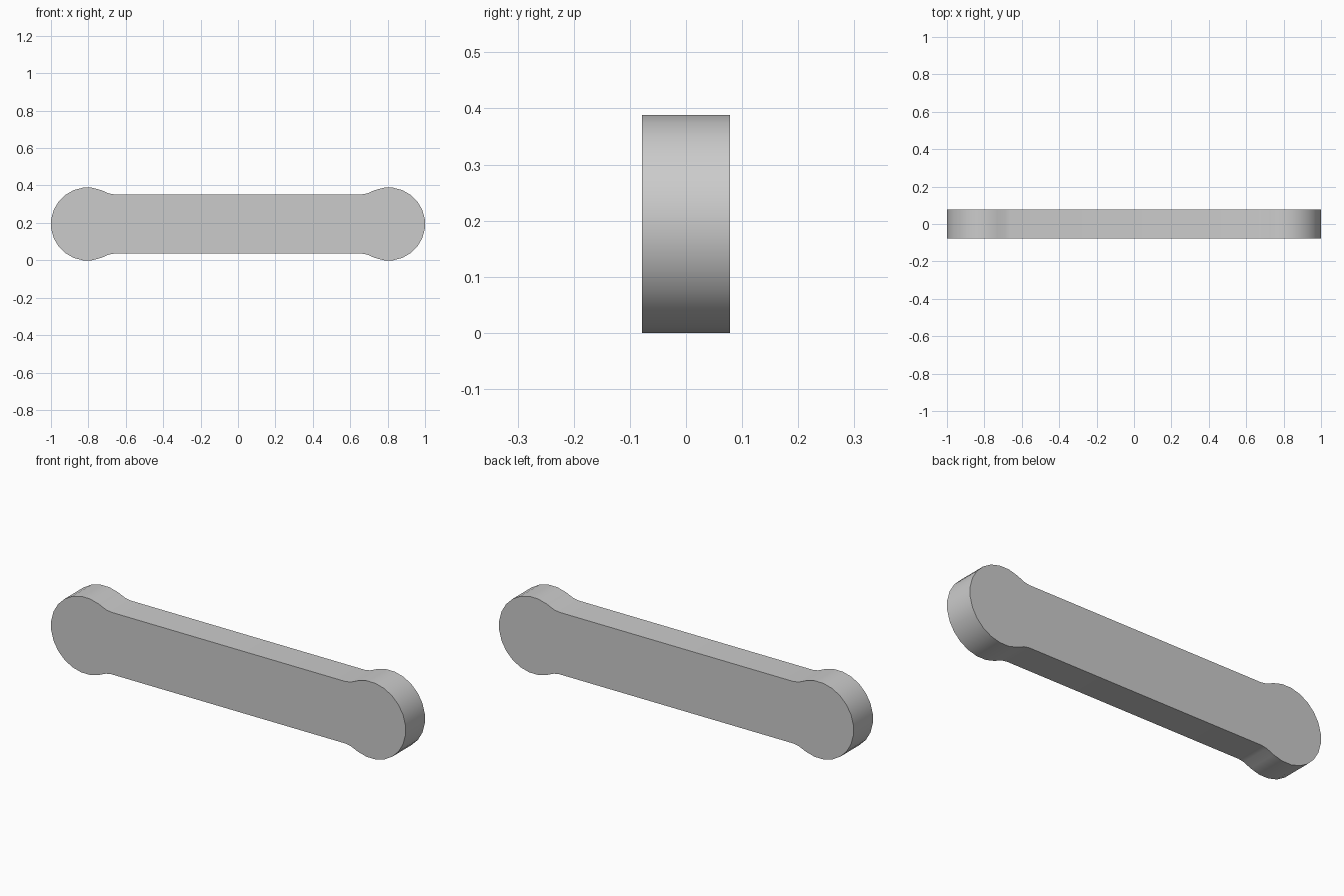
import bpy, bmesh, math

cube = bpy.data.objects.get("Cube")
if cube:
    bpy.data.objects.remove(cube)

MID_Z, HALF_DEPTH = 0.194, 0.078
END_X, END_R = 0.805, 0.1955

grey = bpy.data.materials.new("plain_grey")
grey.use_nodes = True
colour = (0.6, 0.6, 0.6, 1)
grey.diffuse_color = colour
grey.node_tree.nodes["Principled BSDF"].inputs["Base Color"].default_value = colour

# Upper right quarter: bar shoulder, fillet, then the round end
quarter = [(0.66, 0.158), (0.69, 0.163)]
for i in range(5):
    a = math.radians(112.5 - 15 * i)
    quarter.append((END_X + END_R * math.cos(a), END_R * math.sin(a)))
for a in (37.5, 22.5, 7.5):
    a = math.radians(a)
    quarter.append((END_X + END_R * math.cos(a), END_R * math.sin(a)))

# Mirror the quarter into the full outline
right = quarter + [(x, -z) for x, z in reversed(quarter)]
outline = right + [(-x, -z) for x, z in right]

# Extrude the outline into the link bar
bm = bmesh.new()
face = bm.faces.new([bm.verts.new((x, -HALF_DEPTH, z + MID_Z)) for x, z in outline])
ext = bmesh.ops.extrude_face_region(bm, geom=[face])
new_verts = [g for g in ext["geom"] if isinstance(g, bmesh.types.BMVert)]
bmesh.ops.translate(bm, verts=new_verts, vec=(0, 2 * HALF_DEPTH, 0))
bmesh.ops.recalc_face_normals(bm, faces=bm.faces)
mesh = bpy.data.meshes.new("link_bar")
bm.to_mesh(mesh)
bm.free()
mesh.materials.append(grey)
link = bpy.data.objects.new("link_bar", mesh)
bpy.context.collection.objects.link(link)

# Smooth rim, sharp front and back edges
bpy.ops.object.select_all(action="DESELECT")
link.select_set(True)
bpy.context.view_layer.objects.active = link
bpy.ops.object.shade_smooth_by_angle(angle=math.radians(40))
